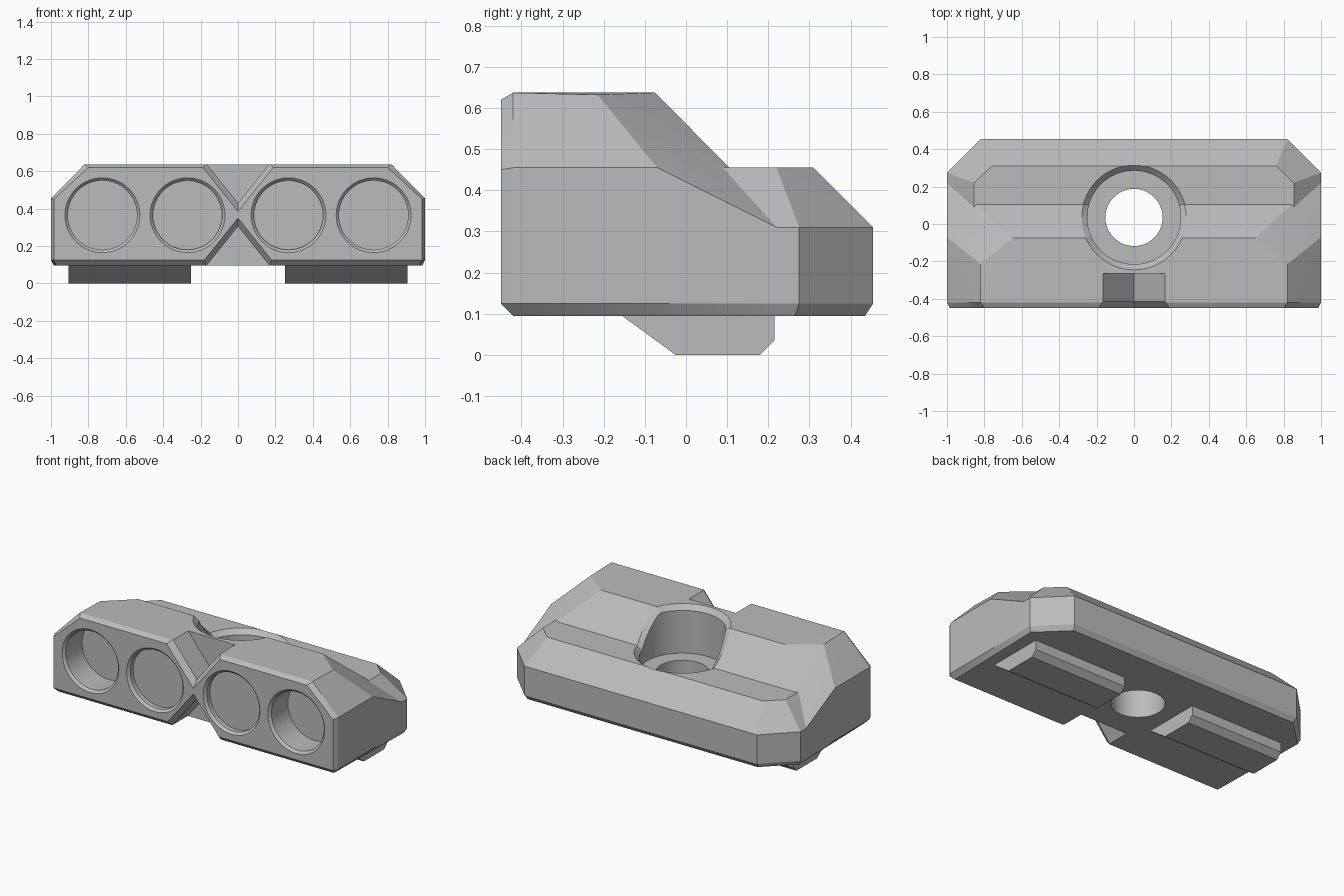
import bpy
import bmesh
import math

cube = bpy.data.objects.get("Cube")
if cube:
    bpy.data.objects.remove(cube, do_unlink=True)

grey = bpy.data.materials.new("plain_grey")
grey.use_nodes = True
colour = (0.5, 0.5, 0.5, 1)
grey.diffuse_color = colour
grey.node_tree.nodes["Principled BSDF"].inputs["Base Color"].default_value = colour


def finish(bm, name):
    bmesh.ops.recalc_face_normals(bm, faces=bm.faces)
    mesh = bpy.data.meshes.new(name)
    bm.to_mesh(mesh)
    bm.free()
    mesh.materials.append(grey)
    obj = bpy.data.objects.new(name, mesh)
    bpy.context.collection.objects.link(obj)
    return obj


def hull(name, half_points):
    """Convex block from its +x corner points, mirrored to -x."""
    bm = bmesh.new()
    for x, y, z in half_points:
        for side in (1, -1):
            bm.verts.new((side * x, y, z))
    bmesh.ops.convex_hull(bm, input=bm.verts)
    loose = [v for v in bm.verts if not v.link_faces]
    bmesh.ops.delete(bm, geom=loose, context='VERTS')
    bmesh.ops.dissolve_limit(bm, angle_limit=0.01, verts=bm.verts, edges=bm.edges)
    return finish(bm, name)


def loft(name, sections):
    """Closed solid through matching rings of points."""
    bm = bmesh.new()
    rings = [[bm.verts.new(p) for p in s] for s in sections]
    n = len(rings[0])
    for a, b in zip(rings, rings[1:]):
        for i in range(n):
            j = (i + 1) % n
            bm.faces.new((a[i], a[j], b[j], b[i]))
    bm.faces.new(rings[0])
    bm.faces.new(rings[-1])
    return finish(bm, name)


def boolean(target, other, operation):
    other.hide_render = True
    mod = target.modifiers.new("cut", 'BOOLEAN')
    mod.operation = operation
    mod.solver = 'EXACT'
    mod.object = other
    bpy.context.view_layer.objects.active = target
    bpy.ops.object.modifier_apply(modifier=mod.name)
    bpy.data.objects.remove(other, do_unlink=True)


def circle(n):
    return [(math.cos(2 * math.pi * i / n), math.sin(2 * math.pi * i / n)) for i in range(n)]


# Lower body with chamfered back, ends and foot edge
outline = [(0.985, -0.45), (1, -0.42), (1, 0.275), (0.82, 0.455)]
lower = [(x, y, z) for z in (0.125, 0.31) for x, y in outline]
lower += [(0.97, -0.42, 0.095), (0.985, 0.265, 0.095), (0.81, 0.435, 0.095)]
lower += [(0.855, -0.45, 0.455), (0.855, 0.22, 0.455), (0.76, 0.31, 0.455)]
body = hull("body", lower)

# Raised front part with sloping back and faceted corners
upper = [(0.985, -0.45, 0.45), (1, -0.42, 0.455), (1, -0.07, 0.455), (1, 0.22, 0.31),
         (0.84, 0.105, 0.455), (0.65, -0.075, 0.637), (0.82, -0.215, 0.632),
         (0.82, -0.42, 0.637), (0.8, -0.45, 0.62),
         (0.985, -0.45, 0.2), (1, -0.42, 0.2), (0.9, 0.1, 0.2)]
boolean(body, hull("raised_front", upper), 'UNION')

# Round front pockets with bevelled rims, deep at the ends
for x, depth in ((0.27, 0.045), (0.725, 0.18)):
    for side in (1, -1):
        steps = [(0.215, -0.465), (0.185, -0.435), (0.185, -0.45 + depth)]
        rings = [[(side * x + r * c, y, 0.365 + r * s) for c, s in circle(64)]
                 for r, y in steps]
        boolean(body, loft("pocket_cutter", rings), 'DIFFERENCE')

# V notches above and below, flared at the front face
for apex, up in ((0.43, 1), (0.305, -1)):
    sections = []
    for y, shift in ((-0.265, 0), (-0.415, 0), (-0.485, 0.09)):
        tip = apex - up * shift
        end = 0.8 if up > 0 else -0.05
        half = abs(end - tip) / 1.25
        sections.append([(0, y, tip), (half, y, end), (-half, y, end)])
    boolean(body, loft("notch_cutter", sections), 'DIFFERENCE')


# Bolt counterbore whose bevelled rim follows the stepped top
def top_height(y):
    return min(0.637, max(0.455, 0.562 - y))


centre_y = 0.035
rings = []
for radius, level in ((0.25, "floor"), (0.25, "bevel"), (0.28, "rim"), (0.28, "above")):
    ring = []
    for c, s in circle(96):
        y = centre_y + radius * s
        surface = top_height(centre_y + 0.28 * s)
        z = {"floor": 0.335, "bevel": surface - 0.03, "rim": surface, "above": 0.9}[level]
        ring.append((radius * c, y, z))
    rings.append(ring)
boolean(body, loft("counterbore_cutter", rings), 'DIFFERENCE')

# Bolt hole through the body
rings = [[(0.153 * c, centre_y + 0.153 * s, z) for c, s in circle(64)] for z in (-0.1, 0.6)]
boolean(body, loft("bolt_hole_cutter", rings), 'DIFFERENCE')

# Locating rails underneath
profile = [(-0.169, 0.105), (-0.025, 0), (0.18, 0), (0.215, 0.035), (0.215, 0.105)]
parts = [body]
for side, label in ((1, "left"), (-1, "right")):
    ends = [[(side * x, y, z) for y, z in profile] for x in (0.25, 0.905)]
    parts.append(loft(label + "_rail", ends))

# Smooth round walls, keep chamfers crisp
for obj in parts:
    bpy.ops.object.select_all(action='DESELECT')
    obj.select_set(True)
    bpy.context.view_layer.objects.active = obj
    bpy.ops.object.shade_smooth_by_angle(angle=math.radians(20))
